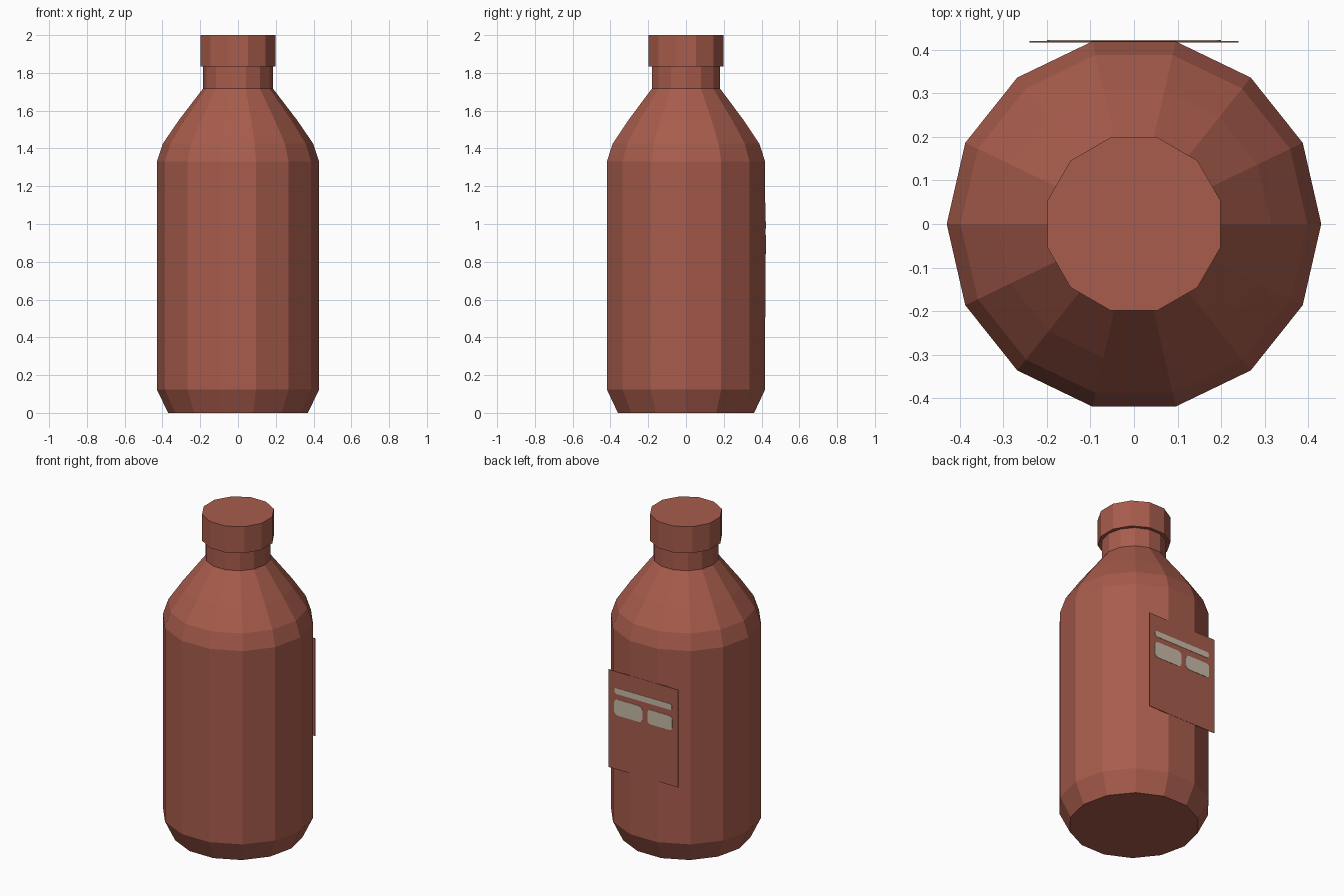
import bpy
import bmesh
from math import cos, sin, pi, radians

cube = bpy.data.objects.get("Cube")
if cube:
    bpy.data.objects.remove(cube, do_unlink=True)


def make_material(name, rgb):
    mat = bpy.data.materials.new(name)
    mat.use_nodes = True
    colour = (*rgb, 1.0)
    mat.diffuse_color = colour
    mat.node_tree.nodes["Principled BSDF"].inputs["Base Color"].default_value = colour
    return mat


clay = make_material("terracotta", (0.39, 0.107, 0.072))
cream = make_material("label_cream", (0.58, 0.49, 0.39))


def finish(name, bm, mat):
    bmesh.ops.recalc_face_normals(bm, faces=bm.faces[:])
    mesh = bpy.data.meshes.new(name)
    bm.to_mesh(mesh)
    bm.free()
    mesh.materials.append(mat)
    obj = bpy.data.objects.new(name, mesh)
    bpy.context.scene.collection.objects.link(obj)
    return obj


def lathe(name, profile, sides, turn, mat):
    """Faceted solid of revolution from (radius, height) points."""
    bm = bmesh.new()
    rings = []
    for r, z in profile:
        angles = [turn + 2 * pi * i / sides for i in range(sides)]
        rings.append([bm.verts.new((r * cos(a), r * sin(a), z)) for a in angles])
    for low, high in zip(rings, rings[1:]):
        for i in range(sides):
            j = (i + 1) % sides
            bm.faces.new((low[i], low[j], high[j], high[i]))
    bm.faces.new(rings[0][::-1])
    bm.faces.new(rings[-1])
    return finish(name, bm, mat)


def back_plate(name, x0, x1, z0, z1, y0, y1, corner, mat):
    """Thin upright plate on the back, with optional rounded corners."""
    if corner:
        outline = []
        centres = [(x1 - corner, z1 - corner), (x0 + corner, z1 - corner),
                   (x0 + corner, z0 + corner), (x1 - corner, z0 + corner)]
        for q, (cx, cz) in enumerate(centres):
            for step in range(4):
                a = radians(90 * q + 30 * step)
                outline.append((cx + corner * cos(a), cz + corner * sin(a)))
    else:
        outline = [(x1, z1), (x0, z1), (x0, z0), (x1, z0)]
    bm = bmesh.new()
    face = bm.faces.new([bm.verts.new((x, y0, z)) for x, z in outline])
    out = bmesh.ops.extrude_face_region(bm, geom=[face])
    moved = [v for v in out["geom"] if isinstance(v, bmesh.types.BMVert)]
    bmesh.ops.translate(bm, verts=moved, vec=(0, y1 - y0, 0))
    return finish(name, bm, mat)


# Bottle: chamfered base, straight wall, rounded shoulder and neck
lathe("bottle_body",
      [(0.37, 0), (0.43, 0.125), (0.43, 1.33), (0.398, 1.425),
       (0.315, 1.547), (0.185, 1.717), (0.185, 1.85)],
      14, 0, clay)

# Cap, with a flat side facing front
lathe("cap", [(0.206, 1.835), (0.206, 2.0)], 12, pi / 12, clay)

# Flat label card on the back
back_plate("label_card", -0.24, 0.24, 0.505, 1.113, 0.417, 0.4205, 0, clay)

# Printed marks on the label
marks = {
    "label_bar": (-0.197, 0.197, 0.975, 1.012, 0.012),
    "label_block_wide": (0.004, 0.2, 0.842, 0.942, 0.025),
    "label_block_narrow": (-0.2, -0.03, 0.848, 0.937, 0.02),
}
for name, (x0, x1, z0, z1, corner) in marks.items():
    back_plate(name, x0, x1, z0, z1, 0.4195, 0.4225, corner, cream)
